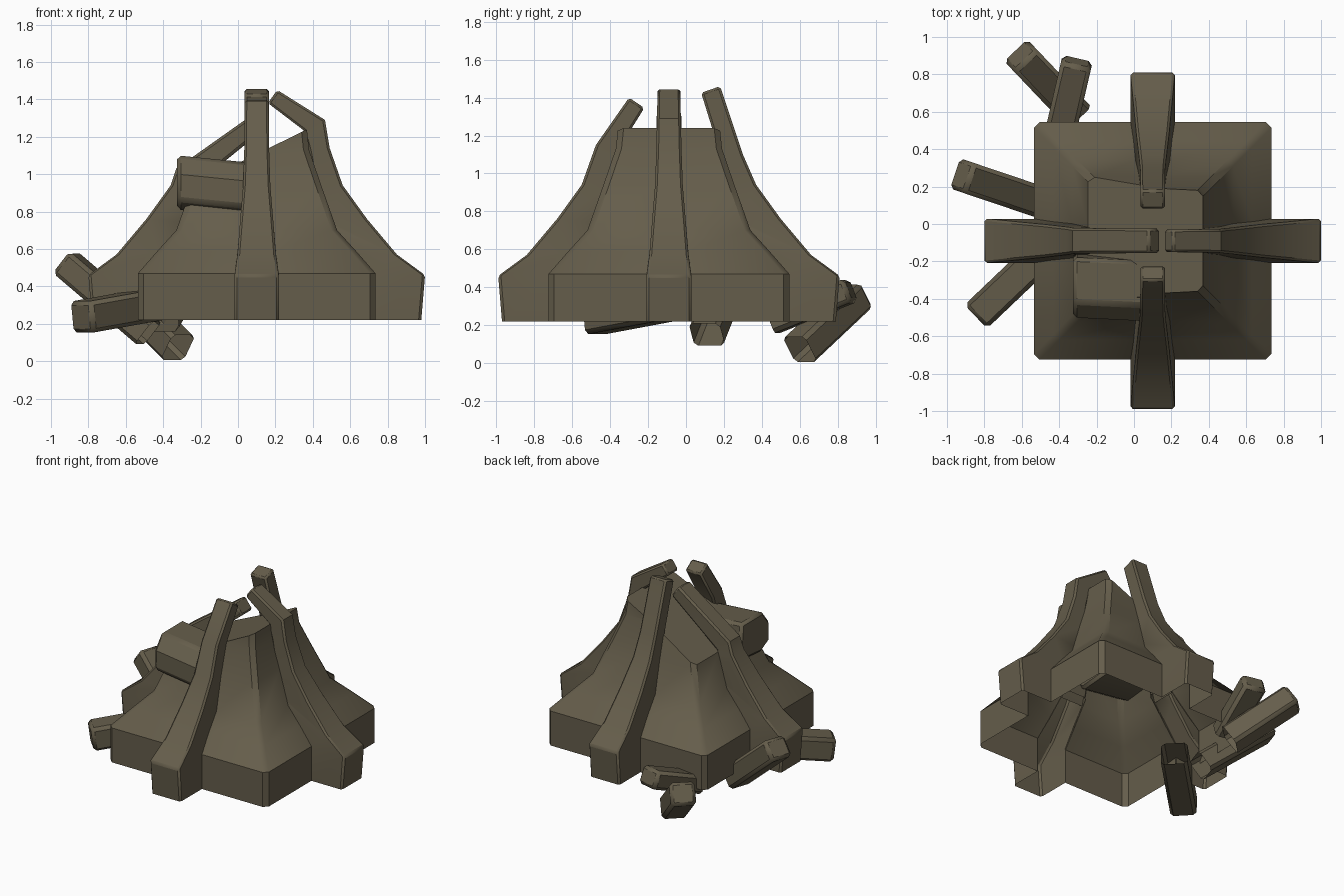
import bpy, bmesh, math
from mathutils import Vector, Matrix

if "Cube" in bpy.data.objects:
    bpy.data.objects.remove(bpy.data.objects["Cube"])

CX, CY = 0.10, -0.09   # axis of the ruined tower

mat = bpy.data.materials.new("olive brown")
mat.diffuse_color = (0.13, 0.11, 0.07, 1)
mat.use_nodes = True
mat.node_tree.nodes["Principled BSDF"].inputs["Base Color"].default_value = mat.diffuse_color


def finish(name, bm, bevel=0.0):
    bmesh.ops.recalc_face_normals(bm, faces=bm.faces[:])
    me = bpy.data.meshes.new(name)
    bm.to_mesh(me)
    bm.free()
    ob = bpy.data.objects.new(name, me)
    bpy.context.collection.objects.link(ob)
    me.materials.append(mat)
    if bevel:
        m = ob.modifiers.new("soft_edges", 'BEVEL')
        m.width = bevel
        m.segments = 1
        m.limit_method = 'ANGLE'
        m.angle_limit = math.radians(50)
    bpy.ops.object.select_all(action='DESELECT')
    ob.select_set(True)
    bpy.context.view_layer.objects.active = ob
    bpy.ops.object.shade_smooth_by_angle(angle=math.radians(35))
    return ob


# Flared square shell: (half width, height, rib half width), open underneath
profile = [(0.635, 0.22, 0.115), (0.635, 0.47, 0.115), (0.53, 0.59, 0.10),
           (0.43, 0.70, 0.09), (0.345, 0.94, 0.07), (0.28, 1.13, 0.06),
           (0.268, 1.245, 0.06)]
bm = bmesh.new()
rings = []
for h, z, w in profile:
    ring = []
    for k in range(4):
        turn = Matrix.Rotation(k * math.pi / 2, 3, 'Z')
        for t in (-h + 0.03, -w, w, h - 0.03):
            ring.append(bm.verts.new(turn @ Vector((t, -h, z)) + Vector((CX, CY, 0))))
    rings.append(ring)
for r in range(len(rings) - 1):
    for i in range(16):
        if i % 4 == 1 and r < 3:
            continue   # the wall opens into the hollow rib
        j = (i + 1) % 16
        bm.faces.new((rings[r][i], rings[r][j], rings[r + 1][j], rings[r + 1][i]))
# broken top slopes down to the left and is closed by a sloping face
bmesh.ops.bisect_plane(bm, geom=bm.verts[:] + bm.edges[:] + bm.faces[:],
                       plane_co=(0.36, 0, 1.235), plane_no=(-0.49, 0, 1),
                       clear_outer=True)
top = [e for e in bm.edges if e.is_boundary and
       all(v.co.z > 0.85 for v in e.verts)]
bmesh.ops.holes_fill(bm, edges=top, sides=0)
finish("tower_shell", bm)

# Four buttress ribs: outer and inner line in (radius, height), half width
lower = [((0.88, 0.22), (0.63, 0.22), 0.118), ((0.90, 0.46), (0.63, 0.47), 0.118),
         ((0.75, 0.57), (0.525, 0.58), 0.103), ((0.59, 0.76), (0.385, 0.74), 0.088),
         ((0.46, 0.94), (0.32, 0.92), 0.073)]
tips = {
    "front": (-90, [((0.385, 1.15), (0.27, 1.12), 0.066), ((0.21, 1.40), (0.13, 1.345), 0.065)]),
    "right": (0, [((0.39, 1.14), (0.28, 1.12), 0.066), ((0.365, 1.29), (0.25, 1.235), 0.063),
                  ((0.11, 1.45), (0.06, 1.38), 0.06)]),
    "back": (90, [((0.39, 1.10), (0.28, 1.07), 0.066), ((0.27, 1.46), (0.17, 1.425), 0.065)]),
    "left": (180, [((0.43, 1.03), (0.33, 0.94), 0.068), ((0.02, 1.32), (-0.04, 1.24), 0.065)]),
}
for side, (deg, tip) in tips.items():
    place = Matrix.Translation((CX, CY, 0)) @ Matrix.Rotation(math.radians(deg), 4, 'Z')
    bm = bmesh.new()
    rows = []
    for (ro, zo), (ri, zi), w in lower + tip:
        pts = ((ri, -w, zi), (ro, -w, zo), (ro, w, zo), (ri, w, zi))
        rows.append([bm.verts.new(place @ Vector(p)) for p in pts])
    for r in range(len(rows) - 1):
        for i in range(4):
            if i == 3 and r < 3:
                continue   # lower rib is an open channel
            j = (i + 1) % 4
            bm.faces.new((rows[r][i], rows[r][j], rows[r + 1][j], rows[r + 1][i]))
    bm.faces.new(rows[-1])
    finish(side + "_rib", bm, 0.012)


# Fallen beams: hollow at the lower end
def beam(name, far, near, w, h):
    far, near = Vector(far), Vector(near)
    axis = far - near
    bm = bmesh.new()
    bmesh.ops.create_cube(bm, size=1)
    bmesh.ops.delete(bm, geom=[f for f in bm.faces if f.normal.z < -0.5],
                     context='FACES_ONLY')
    bm.transform(Matrix.Translation((far + near) / 2)
                 @ axis.to_track_quat('Z', 'Y').to_matrix().to_4x4()
                 @ Matrix.Diagonal((w, h, axis.length, 1)))
    finish(name, bm, 0.022)


beam("left_fallen_beam", (-0.925, 0.26, 0.53), (-0.48, 0.11, 0.15), 0.17, 0.15)
beam("front_fallen_beam", (-0.84, -0.49, 0.235), (-0.42, -0.09, 0.31), 0.175, 0.17)
beam("back_corner_fallen_beam", (-0.61, 0.905, 0.36), (-0.32, 0.60, 0.073), 0.17, 0.16)
beam("back_fallen_beam", (-0.305, 0.87, 0.385), (-0.40, 0.46, 0.22), 0.165, 0.13)

# Broken masonry block lodged in the front left corner: section in (y, z)
section = [(-0.41, 0.80), (-0.50, 0.85), (-0.50, 0.99), (-0.42, 1.09),
           (-0.18, 1.09), (-0.15, 0.82)]
bm = bmesh.new()
a = [bm.verts.new((-0.325, y, z + 0.01)) for y, z in section]
b = [bm.verts.new((0.08, y - 0.02, z - 0.03)) for y, z in section]
for i in range(6):
    j = (i + 1) % 6
    bm.faces.new((a[i], a[j], b[j], b[i]))
bm.faces.new(a)
bm.faces.new(b)
finish("broken_block", bm, 0.02)
